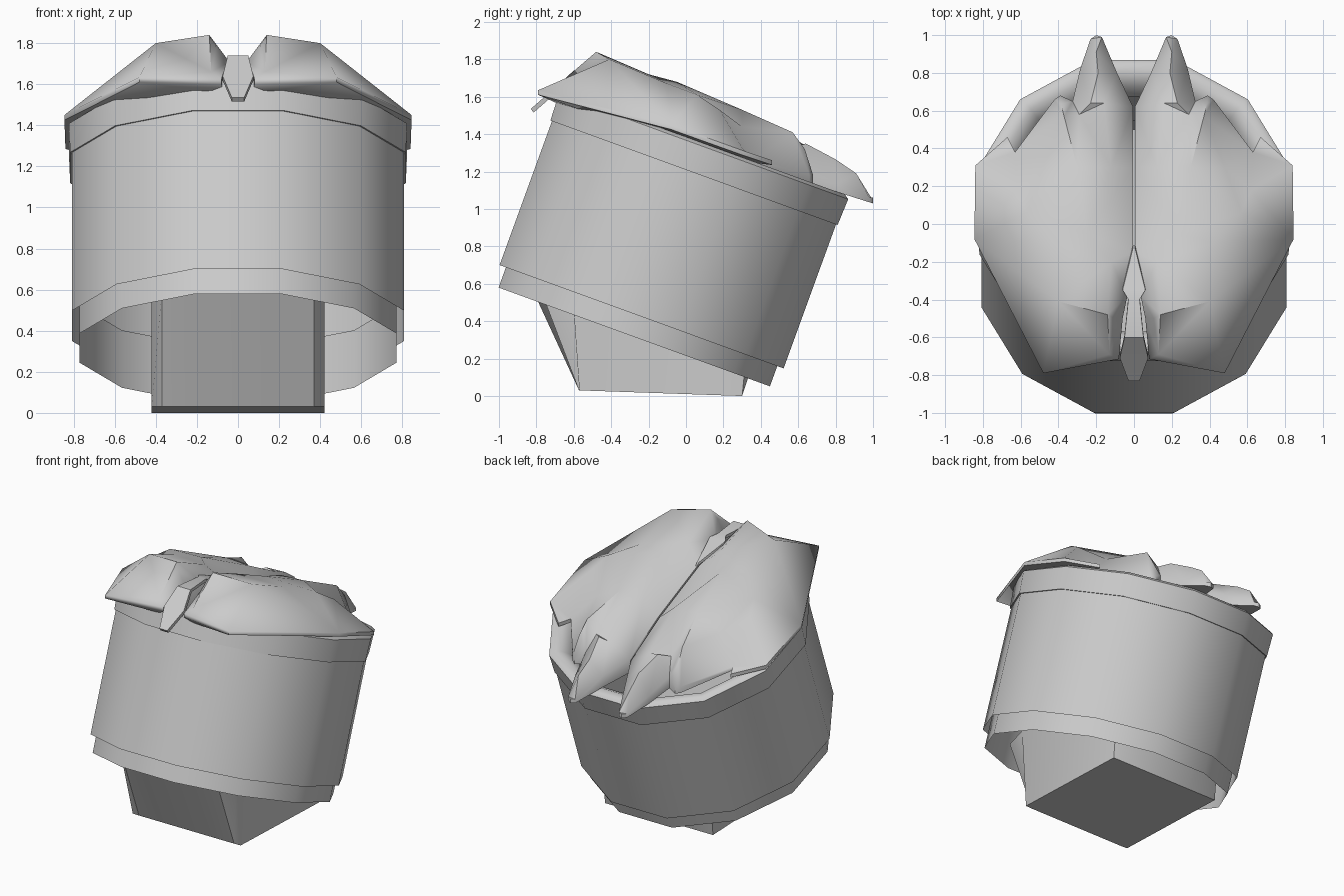
import bpy, bmesh, math
from mathutils import Vector, Matrix
from mathutils.geometry import delaunay_2d_cdt

if "Cube" in bpy.data.objects:
    bpy.data.objects.remove(bpy.data.objects["Cube"])

grey = bpy.data.materials.new("light grey")
grey.diffuse_color = (0.6, 0.6, 0.6, 1)
grey.use_nodes = True
grey.node_tree.nodes["Principled BSDF"].inputs["Base Color"].default_value = grey.diffuse_color

TILT = Matrix.Rotation(math.radians(-20), 4, 'X')


def finish(name, bm, angle=35, mirror=False, recalc=True):
    if recalc:
        bmesh.ops.recalc_face_normals(bm, faces=bm.faces)
    me = bpy.data.meshes.new(name)
    bm.to_mesh(me)
    bm.free()
    me.materials.append(grey)
    ob = bpy.data.objects.new(name, me)
    bpy.context.collection.objects.link(ob)
    bpy.context.view_layer.objects.active = ob
    ob.select_set(True)
    bpy.ops.object.shade_smooth_by_angle(angle=math.radians(angle))
    ob.select_set(False)
    if mirror:
        ob.modifiers.new("mirror", 'MIRROR').use_mirror_merge = False
    return ob


def band(name, profile, closed=False, sides=12, angle=35):
    """Tilted twelve-sided band from (flat radius, height) pairs."""
    bm = bmesh.new()
    rows = []
    for r, h in profile:
        R = r / math.cos(math.pi / sides)
        row = []
        for i in range(sides):
            a = 2 * math.pi * (i + 0.5) / sides
            row.append(bm.verts.new(TILT @ Vector((R * math.cos(a), R * math.sin(a) - 0.368, h))))
        rows.append(row)
    if closed:
        rows.append(rows[0])
    for lo, hi in zip(rows, rows[1:]):
        for i in range(sides):
            j = (i + 1) % sides
            bm.faces.new((lo[i], lo[j], hi[j], hi[i]))
    return finish(name, bm, angle, recalc=closed)


# Tilted body: shell, inner lip at the bottom, rim at the top
band("shell", [(0.808, 0.317), (0.808, 1.2)])
band("lower_lip", [(0.772, 0.202), (0.772, 0.5)])
band("rim", [(0.67, 1.14), (0.817, 1.136), (0.823, 1.285), (0.80, 1.302), (0.745, 1.29), (0.69, 1.24)],
     closed=True, angle=50)

# Neck: square foot, front bulging towards the top
bm = bmesh.new()
foot_half = [(0.2, -0.572, 0.03), (0.37, -0.572, 0.03), (0.42, -0.57, 0.03), (0.42, 0.3, 0), (0.2, 0.3, 0)]
top_half = [(0.2, -0.835, 0.6), (0.37, -0.79, 0.6), (0.42, -0.61, 0.6), (0.42, 0.36, 0.6), (0.2, 0.5, 0.6)]
a, b = [[bm.verts.new(p) for p in half + [(-x, y, z) for x, y, z in reversed(half)]]
        for half in (foot_half, top_half)]
bm.faces.new(a)
bm.faces.new(b)
for i in range(len(a)):
    j = (i + 1) % len(a)
    bm.faces.new((a[i], a[j], b[j], b[i]))
finish("neck", bm, angle=48)

# Lid half: outline with three rear lobes, then the inner crest points
outline = [(0.005, 0.62, 1.24), (0.09, 0.80, 1.17), (0.17, 0.99, 1.06), (0.20, 1.0, 1.06),
           (0.23, 0.98, 1.06), (0.285, 0.82, 1.14), (0.325, 0.65, 1.22), (0.39, 0.68, 1.18),
           (0.42, 0.66, 1.18), (0.63, 0.38, 1.27), (0.67, 0.46, 1.26), (0.84, 0.31, 1.31),
           (0.845, -0.08, 1.45), (0.48, -0.79, 1.635), (0.08, -0.715, 1.625), (0.06, -0.5, 1.70),
           (0.035, -0.38, 1.70), (0.005, -0.15, 1.62), (0.005, 0.3, 1.42)]
crest = [(0.14, -0.48, 1.84), (0.40, -0.41, 1.80), (0.13, -0.69, 1.66), (0.105, -0.5, 1.78),
         (0.12, -0.2, 1.72), (0.25, -0.05, 1.68), (0.42, -0.1, 1.67), (0.57, 0.06, 1.61),
         (0.62, 0.18, 1.53), (0.12, 0.3, 1.52), (0.3, 0.3, 1.53), (0.48, 0.3, 1.44),
         (0.37, 0.57, 1.41), (0.386, 0.635, 1.32), (0.29, 0.58, 1.33),
         (0.16, 0.64, 1.34), (0.23, 0.64, 1.35), (0.19, 0.80, 1.265), (0.2, 0.91, 1.19)]
pts = outline + crest
n = len(outline)
tris = delaunay_2d_cdt([Vector(p[:2]) for p in pts], [], [list(range(n))[::-1]], 1, 1e-5)
src = [o[0] for o in tris[3]]


def underside(i):
    x, y, z = pts[i]
    low = 1.60 - 0.317 * (y + 0.8)
    if i < n and (x > 0.45 or y < -0.7):
        low = max(low, z - 0.025)
    return (x, y, low)


bm = bmesh.new()
up = [bm.verts.new(p) for p in pts]
dn = [bm.verts.new(underside(i)) for i in range(len(pts))]
for f in tris[2]:
    idx = [src[k] for k in f]
    bm.faces.new([up[k] for k in idx])
    bm.faces.new([dn[k] for k in reversed(idx)])
for i in range(n):
    j = (i + 1) % n
    bm.faces.new((up[i], up[j], dn[j], dn[i]))
finish("lid_half", bm, angle=50, mirror=True)

# Front crest: pointed plate with a narrow ridge running back from it
bm = bmesh.new()
stations = [(0.03, -0.83, 1.535), (0.075, -0.71, 1.64), (0.05, -0.6, 1.74),
            (0.03, -0.4, 1.735), (0.06, -0.35, 1.72), (0.006, -0.13, 1.64)]
rows = []
for x, y, z in stations:
    rows.append([bm.verts.new(p) for p in
                 ((-x, y, z), (x, y, z), (x, y + 0.015, z - 0.02), (-x, y + 0.015, z - 0.02))])
for p, q in zip(rows, rows[1:]):
    for i in range(4):
        j = (i + 1) % 4
        bm.faces.new((p[i], p[j], q[j], q[i]))
bm.faces.new(rows[0])
bm.faces.new(rows[-1])
finish("front_crest", bm, angle=20)
